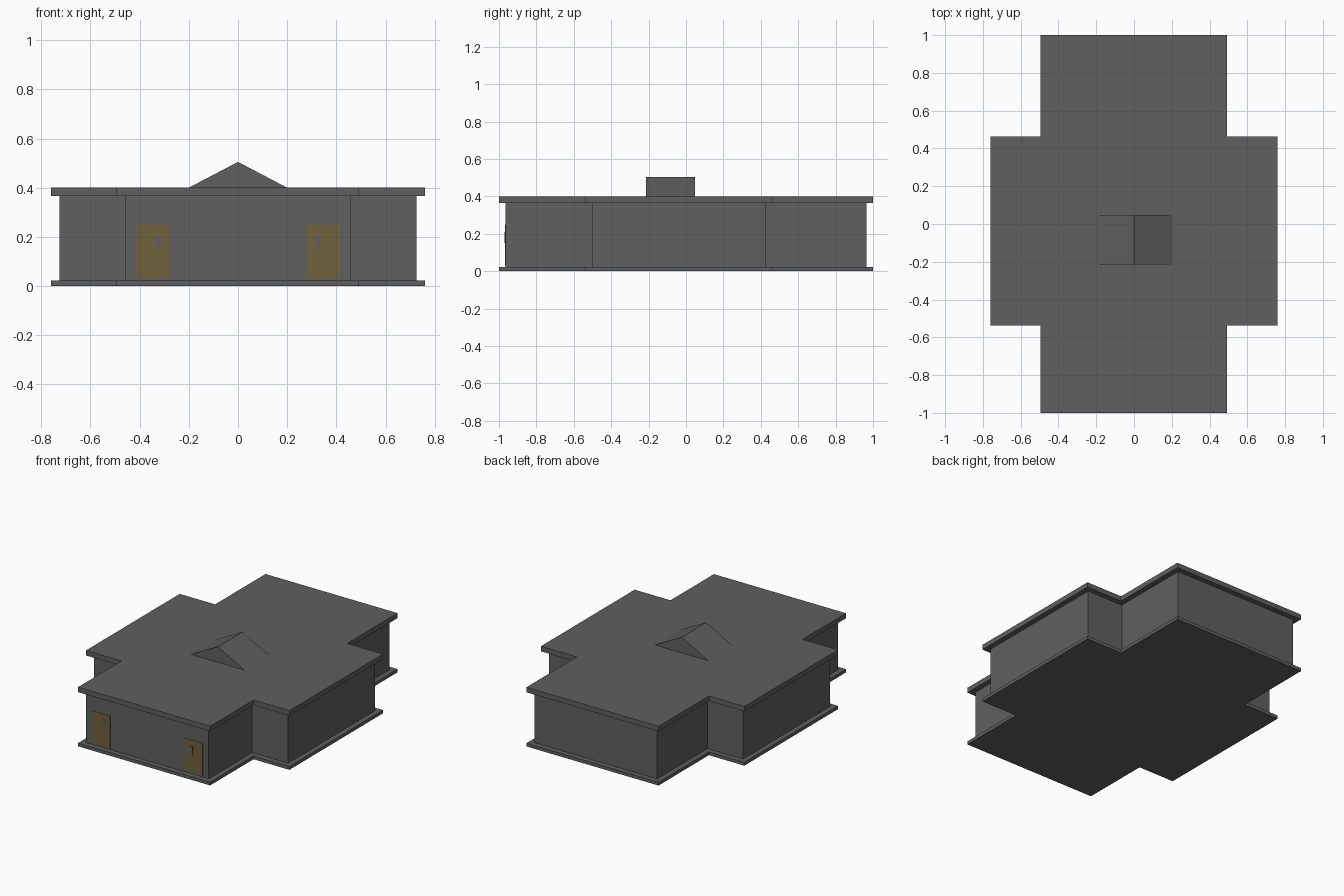
import bpy, bmesh

if "Cube" in bpy.data.objects:
    bpy.data.objects.remove(bpy.data.objects["Cube"])


def material(name, rgb):
    m = bpy.data.materials.new(name)
    m.diffuse_color = (*rgb, 1)
    m.use_nodes = True
    m.node_tree.nodes["Principled BSDF"].inputs["Base Color"].default_value = m.diffuse_color
    return m


GREY = material("dark grey", (0.115, 0.115, 0.115))
OCHRE = material("dull ochre", (0.16, 0.122, 0.042))


def extrude(name, points, direction, mat):
    """Close a flat profile into a solid along the given direction."""
    bm = bmesh.new()
    face = bm.faces.new([bm.verts.new(p) for p in points])
    ext = bmesh.ops.extrude_face_region(bm, geom=[face], use_keep_orig=True)
    verts = [g for g in ext["geom"] if isinstance(g, bmesh.types.BMVert)]
    bmesh.ops.translate(bm, verts=verts, vec=direction)
    bmesh.ops.recalc_face_normals(bm, faces=bm.faces)
    mesh = bpy.data.meshes.new(name)
    bm.to_mesh(mesh)
    bm.free()
    mesh.materials.append(mat)
    obj = bpy.data.objects.new(name, mesh)
    bpy.context.collection.objects.link(obj)
    return obj


def cross(inset, z):
    """Cross-shaped floor plan, pulled in by inset."""
    xl, xr, w = -0.495 + inset, 0.492 - inset, 0.76 - inset
    y0, y1, e = -0.537 + inset, 0.463 - inset, 1.0 - inset
    return [(x, y, z) for x, y in (
        (xl, -e), (xr, -e), (xr, y0), (w, y0), (w, y1), (xr, y1),
        (xr, e), (xl, e), (xl, y1), (-w, y1), (-w, y0), (xl, y0))]


# floor slab, walls and flat roof
extrude("floor_slab", cross(0, 0), (0, 0, 0.022), GREY)
extrude("walls", cross(0.035, 0.022), (0, 0, 0.344), GREY)
extrude("flat_roof", cross(0, 0.366), (0, 0, 0.034), GREY)

# small gable on the roof
extrude("roof_gable", [(-0.2, -0.215, 0.4), (0.2, -0.215, 0.4), (0, -0.215, 0.505)],
        (0, 0.262, 0), GREY)


def plate(name, x0, x1, z0, z1, y, depth, mat):
    extrude(name, [(x0, y, z0), (x1, y, z0), (x1, y, z1), (x0, y, z1)],
            (0, -depth, 0), mat)


# two front doors, each with a small grey pane
for side, x in (("left", -0.345), ("right", 0.348)):
    plate(side + "_door", x - 0.066, x + 0.066, 0.03, 0.25, -0.965, 0.003, OCHRE)
    px = x + (0.021 if side == "left" else -0.021)
    plate(side + "_door_pane", px - 0.013, px + 0.013, 0.15, 0.21, -0.965, 0.005, GREY)
